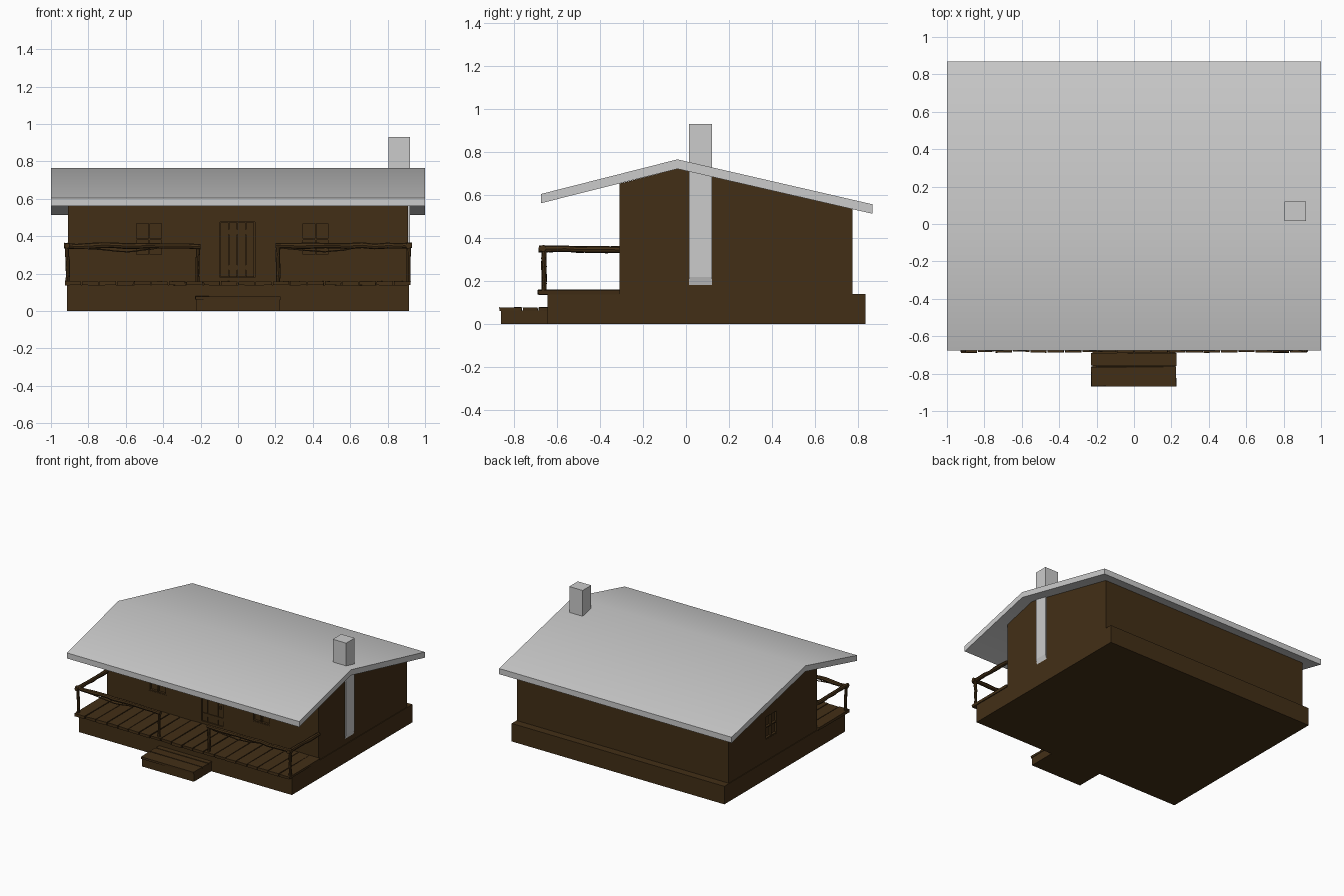
import bpy, bmesh, math, random
from mathutils import Vector, Matrix

if "Cube" in bpy.data.objects:
    bpy.data.objects.remove(bpy.data.objects["Cube"])

random.seed(4)
wood = bpy.data.materials.new("dark_wood")
wood.diffuse_color = (0.055, 0.028, 0.008, 1)
wood.use_nodes = True
wood.node_tree.nodes["Principled BSDF"].inputs["Base Color"].default_value = wood.diffuse_color


def finish(name, bm, mat=wood, angle=None):
    bmesh.ops.recalc_face_normals(bm, faces=bm.faces)
    me = bpy.data.meshes.new(name)
    bm.to_mesh(me)
    bm.free()
    if mat:
        me.materials.append(mat)
    if angle:
        for p in me.polygons:
            p.use_smooth = True
        me.set_sharp_from_angle(angle=math.radians(angle))
    ob = bpy.data.objects.new(name, me)
    bpy.context.collection.objects.link(ob)
    return ob


def add_box(bm, x0, x1, y0, y1, z0, z1, jitter=0.0):
    m = Matrix.Translation(((x0 + x1) / 2, (y0 + y1) / 2, (z0 + z1) / 2))
    m = m @ Matrix.Diagonal((x1 - x0, y1 - y0, z1 - z0, 1))
    vs = bmesh.ops.create_cube(bm, size=1, matrix=m)["verts"]
    for v in vs:
        v.co += Vector([random.uniform(-jitter, jitter) for _ in range(3)])


def box(name, *d, mat=wood):
    bm = bmesh.new()
    add_box(bm, *d)
    return finish(name, bm, mat)


def prism(name, pts, a0, a1, place, mat=wood, angle=None):
    """Extrude a flat outline between a0 and a1; place(u, v, a) gives the point."""
    bm = bmesh.new()
    f = bm.faces.new([bm.verts.new(place(u, v, a0)) for u, v in pts])
    ext = bmesh.ops.extrude_face_region(bm, geom=[f])["geom"]
    shift = Vector(place(0, 0, a1)) - Vector(place(0, 0, a0))
    bmesh.ops.translate(bm, vec=shift, verts=[e for e in ext if isinstance(e, bmesh.types.BMVert)])
    return finish(name, bm, mat, angle)


def log(bm, p0, p1, r, rings=7, sides=8, wobble=0.004):
    """Rough hewn pole between two points."""
    p0, p1 = Vector(p0), Vector(p1)
    rot = (p1 - p0).to_track_quat('Z', 'Y').to_matrix()
    loops = []
    for i in range(rings):
        c = p0.lerp(p1, i / (rings - 1))
        c += rot @ Vector((random.uniform(-wobble, wobble), random.uniform(-wobble, wobble), 0))
        rr = r * random.uniform(0.88, 1.12)
        loops.append([bm.verts.new(c + rot @ Vector((rr * math.cos(k * math.tau / sides),
                      rr * math.sin(k * math.tau / sides), 0))) for k in range(sides)])
    for a, b in zip(loops, loops[1:]):
        for k in range(sides):
            bm.faces.new((a[k], a[(k + 1) % sides], b[(k + 1) % sides], b[k]))
    bm.faces.new(loops[0])
    bm.faces.new(loops[-1])


def along_x(u, v, a):
    return (a, u, v)


# foundation and house body with gabled outline
box("foundation", -0.915, 0.915, -0.645, 0.835, 0, 0.14)
body = prism("house_walls", [(-0.31, 0.13), (0.775, 0.13), (0.775, 0.535), (-0.04, 0.722), (-0.31, 0.653)],
             -0.91, 0.91, along_x)

# recesses for the door, front windows and left side window
D = 0.02
front_windows = [-0.475, 0.415]
bm = bmesh.new()
add_box(bm, -0.095, 0.09, -0.4, -0.31 + D, 0.18, 0.475)
for cx in front_windows:
    add_box(bm, cx - 0.075, cx + 0.075, -0.4, -0.31 + D, 0.295, 0.475)
add_box(bm, -1.0, -0.91 + D, 0.175, 0.325, 0.305, 0.485)
cutter = finish("opening_cutter", bm)
cutter.hide_render = True
mod = body.modifiers.new("openings", 'BOOLEAN')
mod.operation = 'DIFFERENCE'
mod.solver = 'EXACT'
mod.object = cutter
bpy.context.view_layer.objects.active = body
bpy.ops.object.modifier_apply(modifier=mod.name)
bpy.data.objects.remove(cutter)


# window frames: border and crossing bars
def window(name, place, cz):
    bm = bmesh.new()
    w, h, t = 0.075, 0.09, 0.008
    for u0, u1, z0, z1 in [(-w, -w + t, -h, h), (w - t, w, -h, h), (-w, w, -h, -h + t),
                           (-w, w, h - t, h), (-t / 2, t / 2, -h, h), (-w, w, -t / 2, t / 2)]:
        add_box(bm, *place(u0, u1), cz + z0, cz + z1)
    finish(name, bm)


for side, cx in zip(("left", "right"), front_windows):
    window("front_window_" + side, lambda a, b, cx=cx: (cx + a, cx + b, -0.308, -0.285), 0.385)
window("side_window", lambda a, b: (-0.908, -0.885, 0.25 + a, 0.25 + b), 0.395)

# plank door with cross battens and handle
bm = bmesh.new()
for i in range(4):
    x = -0.093 + i * 0.0455
    add_box(bm, x, x + 0.043, -0.302, -0.285, 0.181, 0.474)
for z in (0.22, 0.41):
    add_box(bm, -0.09, 0.085, -0.307, -0.3, z, z + 0.025)
add_box(bm, 0.06, 0.07, -0.31, -0.3, 0.31, 0.335)
finish("door", bm)

# roof slab and chimney
prism("roof", [(-0.675, 0.562), (-0.675, 0.605), (-0.04, 0.766), (0.868, 0.557), (0.868, 0.513), (-0.04, 0.722)],
      -1, 1, along_x, None, 60)
prism("chimney", [(0.805, 0.93), (0.92, 0.93), (0.92, 0.22), (0.908, 0.175), (0.805, 0.175)],
      0.015, 0.12, lambda u, v, a: (u, a, v), None)

# porch planks
bm = bmesh.new()
n, x0, x1 = 20, -0.928, 0.925
w = (x1 - x0) / n
for i in range(n):
    add_box(bm, x0 + i * w + 0.003, x0 + (i + 1) * w - 0.003,
            -0.687 + random.uniform(-0.003, 0.006), -0.309, 0.138, 0.159, 0.002)
finish("porch_planks", bm)

# front step with boards
box("step_base", -0.222, 0.222, -0.86, -0.64, 0, 0.064)
bm = bmesh.new()
for y0, y1 in [(-0.868, -0.764), (-0.758, -0.69), (-0.684, -0.645)]:
    add_box(bm, -0.228, 0.226, y0, y1, 0.062, 0.078, 0.002)
finish("step_boards", bm)

# porch railing: posts, front rails, side rails and split-off branches
for s, side in ((-1, "left"), (1, "right")):
    bm = bmesh.new()
    for x in (0.912, 0.215):
        log(bm, (s * x, -0.66, 0.15), (s * x, -0.66, 0.345), 0.011, 6, 8, 0.003)
    finish("railing_posts_" + side, bm, wood, 40)
    bm = bmesh.new()
    log(bm, (s * 0.93, -0.662, 0.349), (s * 0.2, -0.662, 0.347), 0.015, 12)
    finish("front_rail_" + side, bm, wood, 40)
    bm = bmesh.new()
    log(bm, (s * 0.912, -0.685, 0.35), (s * 0.912, -0.309, 0.346), 0.015, 7, 8, 0.002)
    finish("side_rail_" + side, bm, wood, 40)
    bm = bmesh.new()
    a = -0.82 if s < 0 else 0.25
    log(bm, (a, -0.664, 0.335), (a + 0.22, -0.666, 0.316), 0.004, 5, 6, 0.002)
    log(bm, (a + 0.22, -0.666, 0.316), (a + 0.4, -0.664, 0.338), 0.004, 5, 6, 0.002)
    finish("split_branch_" + side, bm, wood, 40)
